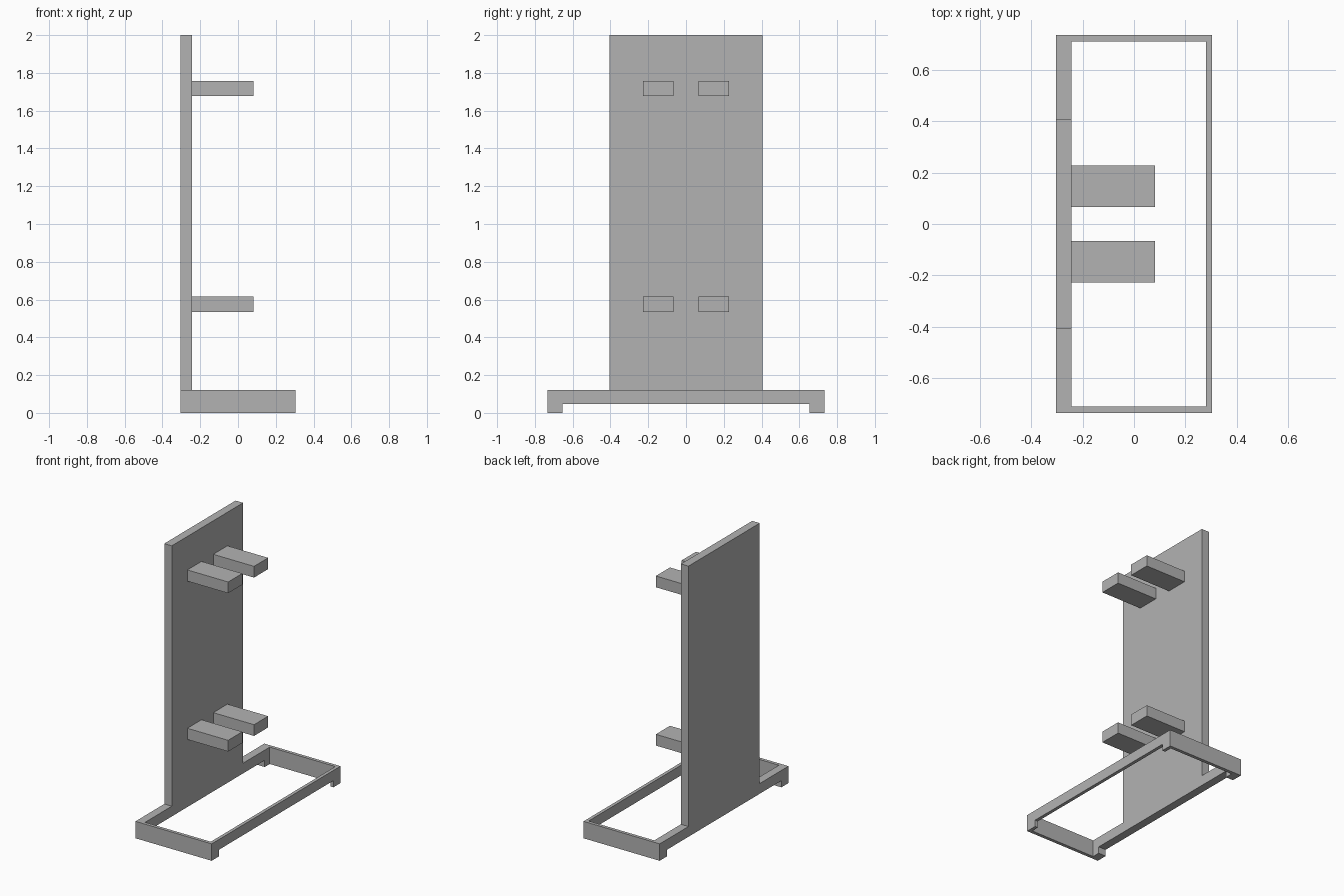
import bpy
import bmesh

cube = bpy.data.objects.get("Cube")
if cube:
    bpy.data.objects.remove(cube, do_unlink=True)

grey = bpy.data.materials.new("plain grey")
grey.use_nodes = True
colour = (0.45, 0.45, 0.45, 1)
grey.diffuse_color = colour
grey.node_tree.nodes["Principled BSDF"].inputs["Base Color"].default_value = colour

# Shared dimensions
X_BACK, X_WALL, X_LIP, X_FRONT = -0.304, -0.244, 0.28, 0.304
Y_END, Y_INNER, Y_FOOT, Y_PANEL = 0.734, 0.71, 0.653, 0.406
Z_NOTCH, Z_BASE, Z_TOP = 0.048, 0.122, 2.0


def extrude_x(name, half, x0, x1):
    """Mirror a half outline of (y, z) points and extrude it along x."""
    outline = half + [(-y, z) for y, z in reversed(half)]
    return extrude_outline(name, outline, x0, x1)


def extrude_outline(name, outline, x0, x1):
    bm = bmesh.new()
    face = bm.faces.new([bm.verts.new((x0, y, z)) for y, z in outline])
    result = bmesh.ops.extrude_face_region(bm, geom=[face])
    verts = [g for g in result["geom"] if isinstance(g, bmesh.types.BMVert)]
    bmesh.ops.translate(bm, verts=verts, vec=(x1 - x0, 0, 0))
    bmesh.ops.recalc_face_normals(bm, faces=bm.faces)
    mesh = bpy.data.meshes.new(name)
    bm.to_mesh(mesh)
    bm.free()
    mesh.materials.append(grey)
    obj = bpy.data.objects.new(name, mesh)
    bpy.context.collection.objects.link(obj)
    return obj


def box(name, x0, x1, y0, y1, z0, z1):
    return extrude_outline(name, [(y0, z0), (y1, z0), (y1, z1), (y0, z1)], x0, x1)


# Long rails stand on a foot at each end; the rear one rises into the panel
rail = [(Y_FOOT, Z_NOTCH), (Y_FOOT, 0), (Y_END, 0), (Y_END, Z_BASE)]
extrude_x("upright_panel", rail + [(Y_PANEL, Z_BASE), (Y_PANEL, Z_TOP)], X_BACK, X_WALL)
extrude_x("base_long_rail", rail, X_LIP, X_FRONT)

# Thin end rails and two pairs of pegs
for side, sign in (("right", -1), ("left", 1)):
    y0, y1 = sorted((sign * Y_INNER, sign * Y_END))
    box("base_end_rail_" + side, X_WALL, X_LIP, y0, y1, 0, Z_BASE)
    y0, y1 = sorted((sign * 0.067, sign * 0.228))
    for level, z in (("lower", 0.535), ("upper", 1.677)):
        box(f"{level}_peg_{side}", X_WALL, 0.081, y0, y1, z, z + 0.081)
